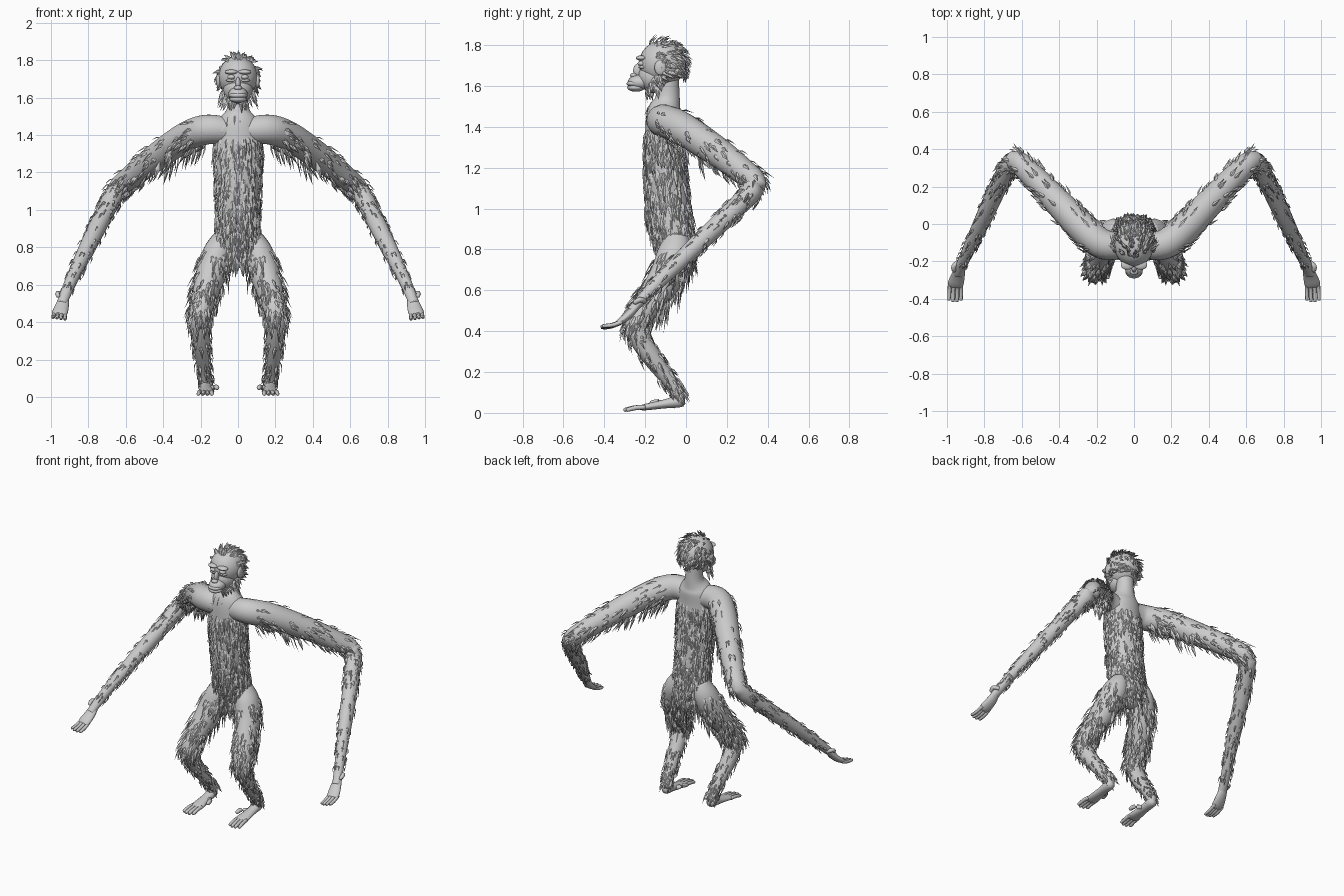
import bpy, bmesh, math, random
from mathutils import Vector, Matrix

if "Cube" in bpy.data.objects:
    bpy.data.objects.remove(bpy.data.objects["Cube"])

random.seed(7)
grey = bpy.data.materials.new("grey fur and skin")
grey.diffuse_color = (0.6, 0.6, 0.6, 1)
grey.use_nodes = True
grey.node_tree.nodes["Principled BSDF"].inputs["Base Color"].default_value = grey.diffuse_color


def finish(name, bm, smooth=True, mirror=False):
    me = bpy.data.meshes.new(name)
    if smooth:
        bmesh.ops.recalc_face_normals(bm, faces=bm.faces)
    bm.to_mesh(me)
    bm.free()
    me.materials.append(grey)
    for p in me.polygons:
        p.use_smooth = smooth
    ob = bpy.data.objects.new(name, me)
    bpy.context.collection.objects.link(ob)
    if mirror:
        m = ob.modifiers.new("mirror", 'MIRROR')
        m.use_mirror_merge = False
    return ob


def station(pts, t):
    """Smooth interpolation through stations of (x, y, z, width, depth)."""
    n = len(pts) - 1
    i = min(int(t * n), n - 1)
    f = t * n - i
    p = [pts[max(0, min(n, i + k))] for k in (-1, 0, 1, 2)]
    return [0.5 * (2 * b + (c - a) * f + (2 * a - 5 * b + 4 * c - d) * f * f
                   + (3 * b - a - 3 * c + d) * f ** 3) for a, b, c, d in zip(*p)]


def surface(pts, t, a):
    """Point, outward normal and tangent on a tube at length t, angle a."""
    s = station(pts, t)
    tan = (Vector(station(pts, min(1, t + .02))[:3]) - Vector(station(pts, max(0, t - .02))[:3])).normalized()
    side = Vector((1, 0, 0)) if abs(tan.x) < .6 else Vector((0, 1, 0))
    side = (side - tan * side.dot(tan)).normalized()
    up = tan.cross(side)
    c, q = math.cos(a), math.sin(a)
    off = side * (c * s[3]) + up * (q * s[4])
    return Vector(s[:3]) + off, off.normalized(), tan


def tube(bm, pts, steps=8, sides=16):
    n = (len(pts) - 1) * steps
    rings = [[bm.verts.new(surface(pts, i / n, math.tau * j / sides)[0]) for j in range(sides)]
             for i in range(n + 1)]
    for r0, r1 in zip(rings, rings[1:]):
        for j in range(sides):
            k = (j + 1) % sides
            bm.faces.new((r0[j], r0[k], r1[k], r1[j]))
    bm.faces.new(rings[0][::-1])
    bm.faces.new(rings[-1])


def digit(bm, a, b, r, bend=(0, 0, 0)):
    a, b = Vector(a), Vector(b)
    m = (a + b) / 2 + Vector(bend)
    tip = b + (b - m).normalized() * r * .6
    tube(bm, [(*a, r, r), (*m, r, r), (*b, r * .85, r * .85), (*tip, r * .3, r * .3)], 3, 8)


def ball(bm, c, r, seg=20):
    bmesh.ops.create_uvsphere(bm, u_segments=seg, v_segments=seg // 2 + 2, radius=1,
                              matrix=Matrix.Translation(c) @ Matrix.Diagonal((*r, 1)))


def tuft(bm, p, nor, d, length, width):
    """One pointed, slightly folded lock of hair."""
    d = d.normalized()
    s = d.cross(nor).normalized() * width / 2
    root, tip = p - nor * .008, p + d * length
    mid = p + d * length * .4
    v = [bm.verts.new(c) for c in (root, mid - s, mid + nor * .006, mid + s, tip)]
    for f in ((0, 2, 1), (0, 3, 2), (1, 2, 4), (2, 3, 4)):
        bm.faces.new([v[i] for i in f])


def fur(name, pts, count, t0, t1, length, width, drop, lift, keep=lambda p, n: True, mirror=True):
    bm = bmesh.new()
    for _ in range(count):
        p, n, tan = surface(pts, random.uniform(t0, t1), random.uniform(0, math.tau))
        if keep(p, n):
            d = tan + Vector((0, 0, -drop))
            d = (d - n * min(0, d.dot(n))).normalized() + n * lift * random.uniform(.5, 1.3)
            tuft(bm, p, n, d, length * random.uniform(.7, 1.3), width * random.uniform(.7, 1.2))
    finish(name, bm, False, mirror)


# Body and neck, from the skull down to the crotch
body = [(0, -.09, 1.64, .055, .055), (0, -.09, 1.54, .06, .06), (0, -.105, 1.47, .11, .085),
        (0, -.11, 1.36, .125, .09), (0, -.10, 1.18, .12, .1), (0, -.085, 1.0, .11, .105),
        (0, -.06, .86, .12, .09), (0, -.045, .76, .1, .075), (0, -.045, .69, .03, .03)]
bm = bmesh.new()
tube(bm, body, 6, 28)
finish("torso", bm)
fur("torso_fur", body, 950, .34, .92, .085, .026, .4, .16, mirror=False)
fur("collar_fur", body, 30, .1, .26, .07, .022, .3, .3, lambda p, n: n.y < -.1, False)

# Arms bent back at the elbow
arm = [(.03, -.11, 1.42, .07, .07), (.16, -.11, 1.43, .08, .08), (.27, -.025, 1.395, .082, .08),
       (.42, .13, 1.295, .074, .074), (.56, .275, 1.185, .064, .064), (.64, .335, 1.115, .056, .056),
       (.705, .24, 1.0, .05, .05), (.8, .04, .81, .045, .045), (.89, -.15, .625, .033, .033),
       (.93, -.24, .53, .029, .024), (.94, -.27, .5, .025, .02)]
bm = bmesh.new()
tube(bm, arm, 6, 18)
finish("arm", bm, True, True)
fur("upper_arm_fur", arm, 210, .12, .5, .075, .022, .35, .14, lambda p, n: n.z < .3 or random.random() < .4)
fur("armpit_fur", arm, 75, .12, .3, .1, .024, 1.8, .1, lambda p, n: n.z < -.2)
fur("forearm_fur", arm, 150, .47, .84, .055, .016, .15, .14)

# Hands
bm = bmesh.new()
tube(bm, [(.928, -.22, .55, .022, .018), (.94, -.27, .49, .036, .02), (.952, -.315, .452, .042, .018),
          (.955, -.335, .44, .036, .012)], 5, 14)
for i in range(4):
    o = i - 1.5
    digit(bm, (.954 + o * .02, -.31, .452 - abs(o) * .003),
          (.957 + o * .0215, -.415 + abs(o) * .008, .421 + o * .003), .0105, (0, 0, -.006))
digit(bm, (.935, -.2, .545), (.962, -.25, .54), .013, (.015, 0, .012))
finish("hand", bm, True, True)

# Crouched legs
leg = [(.08, -.045, .86, .05, .06), (.105, -.055, .78, .078, .085), (.14, -.095, .67, .082, .085),
       (.175, -.17, .55, .07, .075), (.2, -.235, .455, .06, .062), (.205, -.235, .385, .055, .054),
       (.195, -.165, .27, .048, .048), (.18, -.075, .15, .036, .036), (.172, -.035, .085, .033, .032),
       (.172, -.035, .05, .022, .02)]
bm = bmesh.new()
tube(bm, leg, 6, 18)
finish("leg", bm, True, True)
fur("thigh_fur", leg, 180, .12, .5, .08, .024, .6, .18)
fur("rump_fur", leg, 75, .06, .36, .11, .026, 1.4, .2, lambda p, n: n.y > .1)
fur("shin_fur", leg, 150, .46, .86, .06, .018, .3, .15)

# Feet with long toes and a grasping inner toe
bm = bmesh.new()
tube(bm, [(.172, -.005, .06, .014, .016), (.172, -.03, .057, .032, .03), (.172, -.11, .043, .034, .022),
          (.17, -.2, .028, .044, .016), (.17, -.225, .025, .038, .01)], 5, 14)
for i in range(4):
    o = i - 1.5
    digit(bm, (.172 + o * .021, -.2, .028), (.176 + o * .024, -.305 + abs(o) * .012, .015), .0115, (0, 0, .004))
digit(bm, (.15, -.1, .042), (.112, -.17, .048), .014, (-.012, 0, .008))
finish("foot", bm, True, True)

# Skull, cheeks and muzzle
bm = bmesh.new()
ball(bm, (0, -.115, 1.71), (.105, .115, .112), 28)
ball(bm, (0, -.15, 1.645), (.08, .085, .08))
finish("head", bm)
bm = bmesh.new()
ball(bm, (0, -.225, 1.618), (.052, .06, .038))
ball(bm, (0, -.245, 1.592), (.046, .043, .02))
ball(bm, (0, -.255, 1.612), (.046, .036, .018))
finish("muzzle_and_lips", bm)
bm = bmesh.new()
ball(bm, (0, -.235, 1.675), (.014, .024, .035), 12)
ball(bm, (0, -.256, 1.652), (.022, .018, .013), 12)
finish("nose", bm)

# Brows, eyes and ears
bm = bmesh.new()
ball(bm, (.036, -.218, 1.737), (.036, .027, .013), 14)
finish("brow", bm, True, True)
bm = bmesh.new()
ball(bm, (.035, -.215, 1.71), (.022, .022, .014), 14)
ball(bm, (.036, -.212, 1.692), (.028, .02, .009), 12)
finish("eye", bm, True, True)
bm = bmesh.new()
ball(bm, (.105, -.125, 1.69), (.012, .03, .038), 14)
finish("ear", bm, True, True)

# Swept-back hair on the skull
bm = bmesh.new()
for _ in range(330):
    n = Vector([random.gauss(0, 1) for _ in range(3)]).normalized()
    if n.z < -.55 or (n.y < -.35 and n.z < .75):
        continue
    p = Vector((0, -.115, 1.71)) + Vector((n.x * .105, n.y * .115, n.z * .112))
    d = Vector((n.x * .3, .8, -.45))
    d = (d - n * d.dot(n)).normalized() + n * random.uniform(.1, .4)
    tuft(bm, p, n, d, random.uniform(.04, .075), .022)
finish("head_hair", bm, False)

# Beard around the jaw
bm = bmesh.new()
for _ in range(75):
    a = random.uniform(-1.9, 1.9)
    n = Vector((math.sin(a), -math.cos(a) * .6, -.3)).normalized()
    p = Vector((math.sin(a) * .082, -.14 - math.cos(a) * .06, 1.585 + abs(a) * random.uniform(.0, .06)))
    tuft(bm, p, n, Vector((n.x * .5, .15, -1)), random.uniform(.045, .075), .02)
finish("beard", bm, False)
